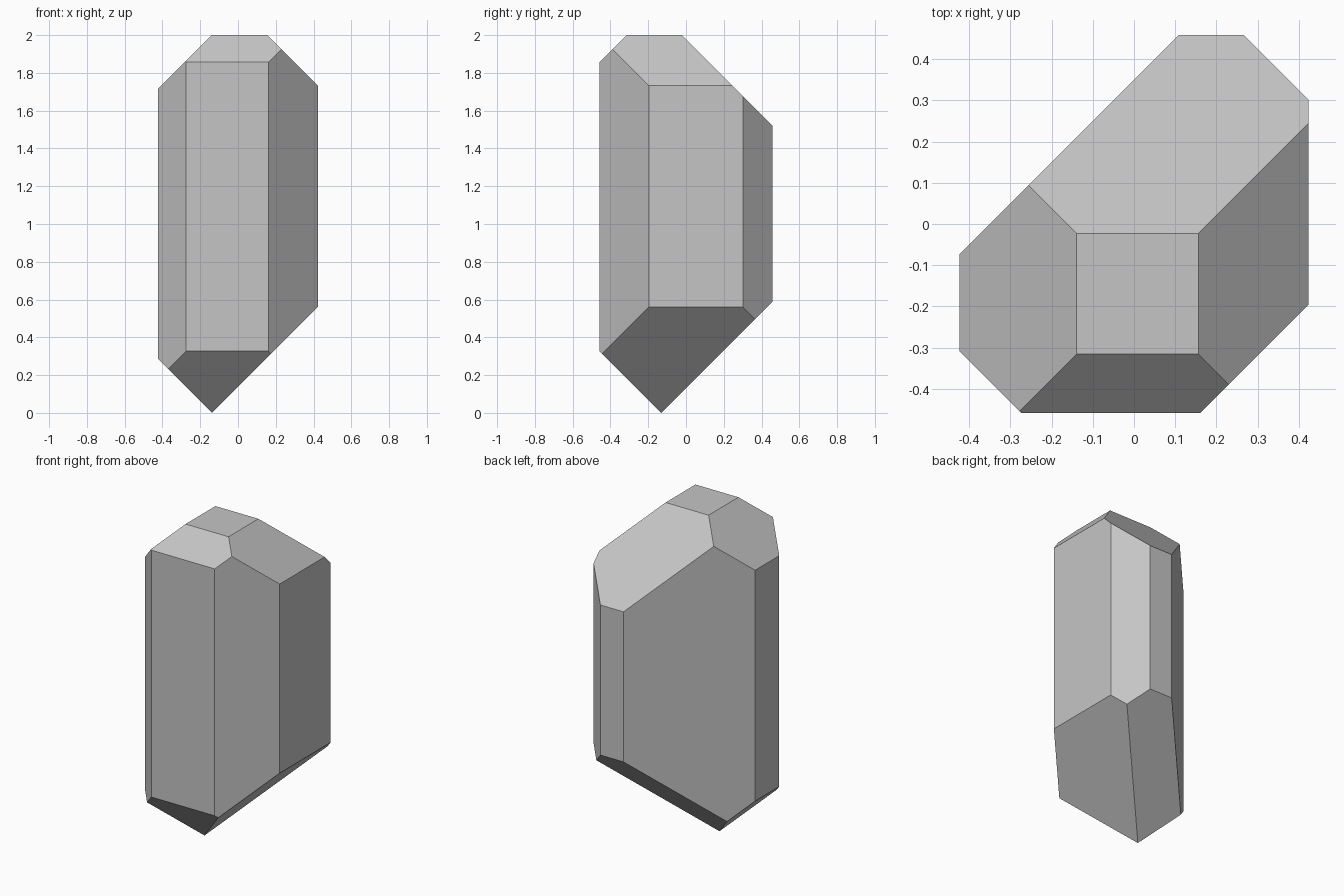
import bpy
import bmesh
from mathutils import Vector

default = bpy.data.objects.get("Cube")
if default:
    bpy.data.objects.remove(default, do_unlink=True)

# One plain grey for the whole stone
grey = bpy.data.materials.new("stone grey")
grey.use_nodes = True
colour = (0.56, 0.56, 0.56, 1)
grey.diffuse_color = colour
grey.node_tree.nodes["Principled BSDF"].inputs["Base Color"].default_value = colour

# Facets as (outward direction, offset): the stone lies where p . direction <= offset
facets = [
    # upright sides
    ((1, 0, 0), 0.423), ((-1, 0, 0), 0.423), ((0, 1, 0), 0.458), ((0, -1, 0), 0.458),
    # upright corner bevels
    ((1, 1, 0), 0.724), ((-1, 1, 0), 0.35), ((1, -1, 0), 0.619), ((-1, -1, 0), 0.732),
    # crown slopes: right, left, back, front
    ((1, 0, 1), 2.156), ((-1, 0, 1), 2.139), ((0, 1, 1), 1.977), ((0, -1, 1), 2.315),
    # slopes of the pointed base
    ((1, 0, -1), -0.138), ((-1, 0, -1), 0.138), ((0, 1, -1), -0.131), ((0, -1, -1), 0.131),
]


def cut(bm, direction, offset):
    """Slice off everything beyond a plane and close the cut."""
    normal = Vector(direction)
    bmesh.ops.bisect_plane(
        bm, geom=bm.verts[:] + bm.edges[:] + bm.faces[:], dist=1e-5,
        plane_co=normal * offset / normal.length_squared, plane_no=normal,
        clear_outer=True)
    rim = [e for e in bm.edges if e.is_boundary]
    if rim:
        bmesh.ops.holes_fill(bm, edges=rim, sides=0)


# Rough block with a flat top at full height, then cut facet by facet
bm = bmesh.new()
bmesh.ops.create_cube(bm, size=2)
bmesh.ops.translate(bm, verts=bm.verts, vec=(0, 0, 1))
for direction, offset in facets:
    cut(bm, direction, offset)
bmesh.ops.remove_doubles(bm, verts=bm.verts, dist=0.0005)
bmesh.ops.recalc_face_normals(bm, faces=bm.faces)

mesh = bpy.data.meshes.new("crystal")
bm.to_mesh(mesh)
bm.free()
mesh.materials.append(grey)
crystal = bpy.data.objects.new("crystal", mesh)
bpy.context.collection.objects.link(crystal)
